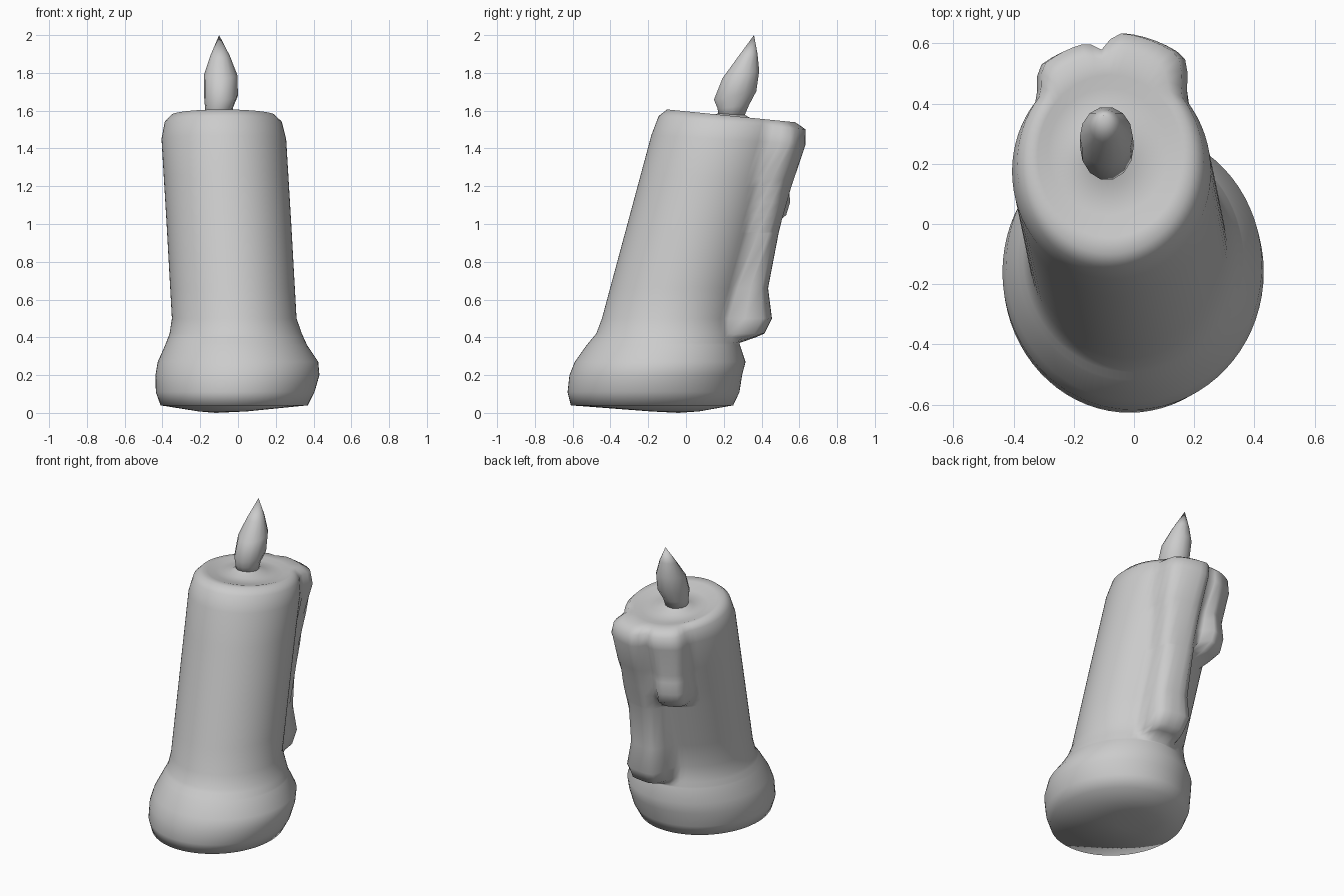
import bpy, bmesh, math


def sample(table, z):
    """Linear lookup in rows (z, a, b, ...); returns the values after z."""
    if z <= table[0][0]:
        return table[0][1:]
    for lo, hi in zip(table, table[1:]):
        if z <= hi[0]:
            t = (z - lo[0]) / (hi[0] - lo[0])
            return tuple(a + (b - a) * t for a, b in zip(lo[1:], hi[1:]))
    return table[-1][1:]


def loft(name, rings, bottom, top, sides):
    """Skin rings (z, cx, cy, rx, ry, tilt, bumps), closed by end points.
    Each bump (angle from the back, half width, depth) swells the ring."""
    bm = bmesh.new()
    loops = []
    for z, cx, cy, rx, ry, tilt, bumps in rings:
        loop = []
        for i in range(sides):
            t = 2 * math.pi * i / sides
            swell = 0
            for angle, width, depth in bumps:
                d = abs((90 - math.degrees(t) - angle + 180) % 360 - 180)
                s = max(0, min(1, (1 - d / width) * 1.7))
                swell = max(swell, depth * s * s * (3 - 2 * s))
            dx, dy = (rx + swell) * math.cos(t), (ry + swell) * math.sin(t)
            loop.append(bm.verts.new((cx + dx, cy + dy, z + tilt * dy)))
        loops.append(loop)
    low, high = bm.verts.new(bottom), bm.verts.new(top)
    for i in range(sides):
        j = (i + 1) % sides
        for p, q in zip(loops, loops[1:]):
            bm.faces.new((p[i], p[j], q[j], q[i]))
        bm.faces.new((low, loops[0][j], loops[0][i]))
        bm.faces.new((high, loops[-1][i], loops[-1][j]))
    bmesh.ops.recalc_face_normals(bm, faces=bm.faces)
    for f in bm.faces:
        f.smooth = True
    mesh = bpy.data.meshes.new(name)
    bm.to_mesh(mesh)
    bm.free()
    obj = bpy.data.objects.new(name, mesh)
    bpy.context.collection.objects.link(obj)
    return obj


# Leaning wax column with a melted foot: z, cx, cy, rx, ry, tilt
column = [
    (0.008, -0.08, -0.06, 0.13, 0.13, 0),
    (0.04, -0.02, -0.18, 0.39, 0.43, 0),
    (0.11, -0.015, -0.172, 0.42, 0.455, 0),
    (0.20, -0.003, -0.16, 0.434, 0.457, 0),
    (0.27, 0.00, -0.137, 0.425, 0.452, 0),
    (0.36, -0.01, -0.12, 0.375, 0.405, 0),
    (0.42, -0.012, -0.10, 0.35, 0.375, 0),
    (0.50, -0.02, -0.09, 0.33, 0.355, 0),
    (1.00, -0.048, 0.047, 0.33, 0.357, 0),
    (1.45, -0.075, 0.175, 0.33, 0.358, -0.06),
    (1.54, -0.078, 0.20, 0.31, 0.345, -0.09),
    (1.575, -0.08, 0.215, 0.275, 0.315, -0.1),
]
# Wax runs down the back: z, angle, half width, depth
long_run = [
    (0.37, 7, 15, 0), (0.40, 7, 20, 0.09), (0.42, 7, 23, 0.14),
    (0.50, 7, 25, 0.19), (0.66, 8, 25, 0.125), (0.95, 11, 26, 0.10),
    (1.20, 15, 28, 0.095), (1.45, 19, 32, 0.103), (1.54, 19, 32, 0.09),
    (1.575, 18, 30, 0.05),
]
short_run = [
    (0.96, -24, 12, 0), (1.00, -24, 17, 0.09), (1.05, -24, 20, 0.13),
    (1.12, -24, 20, 0.13), (1.25, -24, 21, 0.085), (1.45, -24, 26, 0.075),
    (1.54, -24, 26, 0.065), (1.575, -24, 24, 0.035),
]
heights = sorted({row[0] for row in column + long_run + short_run})
rings = [(z, *sample(column, z), [sample(long_run, z), sample(short_run, z)])
         for z in heights]

# Shallow dish and wick mound on top
rings += [
    (1.572, -0.08, 0.225, 0.24, 0.27, -0.1, []),
    (1.556, -0.085, 0.24, 0.20, 0.21, -0.08, []),
    (1.557, -0.09, 0.24, 0.11, 0.12, -0.06, []),
    (1.58, -0.10, 0.24, 0.07, 0.075, -0.06, []),
]
loft("candle_body", rings, (-0.12, -0.04, 0.0), (-0.10, 0.24, 1.60), 72)

# Teardrop flame bending backwards
loft("flame", [
    (1.57, -0.10, 0.24, 0.07, 0.07, 0, []),
    (1.62, -0.10, 0.25, 0.075, 0.085, 0.1, []),
    (1.68, -0.09, 0.26, 0.09, 0.115, 0.2, []),
    (1.79, -0.092, 0.29, 0.088, 0.10, 0.2, []),
    (1.89, -0.095, 0.325, 0.052, 0.055, 0.2, []),
], (-0.10, 0.24, 1.56), (-0.10, 0.36, 2.0), 14)
